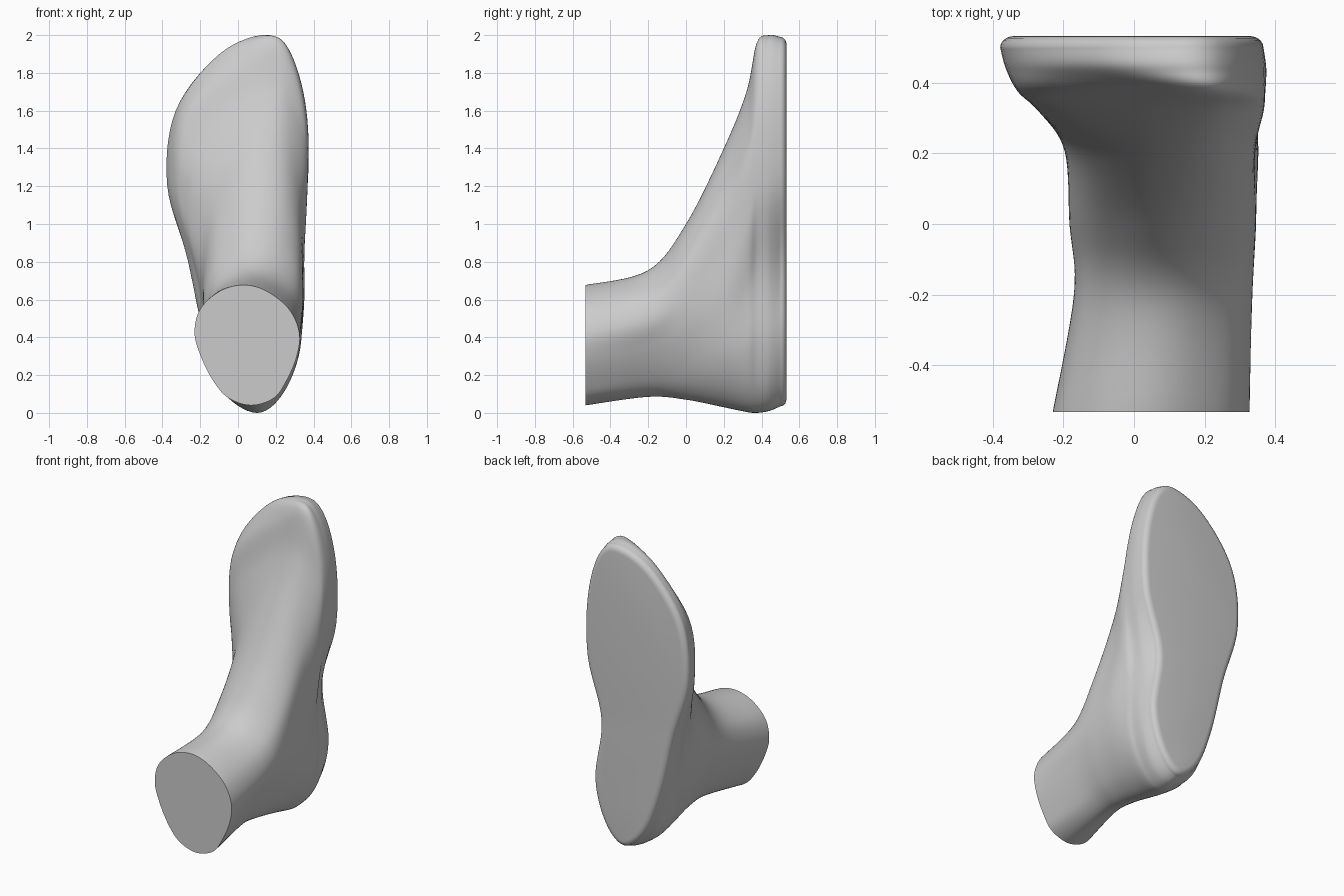
import bpy, bmesh, math
from mathutils import Vector

if "Cube" in bpy.data.objects:
    bpy.data.objects.remove(bpy.data.objects["Cube"])

# Cross-sections stacked from the cut ankle (y=-0.53) to the sole (y=0.53).
# Each: y, (bottom x, z), (top x, z), left x values, right x values
HEIGHTS = (0.06, 0.2, 0.4, 0.6, 0.8, 0.95)
SECTIONS = [
    (-.532, (.07, .04), (.03, .677), (-.05, -.13, -.195, -.23, -.20, -.095), (.19, .255, .31, .325, .27, .15)),
    (-.20, (.08, .085), (.08, .755), (-.01, -.08, -.14, -.17, -.14, -.04), (.17, .24, .30, .335, .295, .19)),
    (0.0, (.09, .07), (.12, 1.0), (-.02, -.10, -.165, -.18, -.12, .0), (.19, .27, .33, .345, .32, .23)),
    (.20, (.09, .03), (.15, 1.4), (-.055, -.135, -.185, -.19, -.13, .01), (.22, .315, .35, .345, .33, .255)),
    (.32, (.10, .005), (.18, 1.7), (-.075, -.165, -.21, -.27, -.23, .0), (.24, .33, .335, .36, .36, .28)),
    (.375, (.10, 0), (.19, 1.96), (-.08, -.175, -.245, -.325, -.28, .03), (.245, .325, .315, .367, .36, .285)),
    (.44, (.10, .01), (.15, 2.0), (-.08, -.18, -.265, -.36, -.315, -.08), (.245, .32, .295, .367, .362, .28)),
    (.50, (.09, .035), (.14, 1.99), (-.06, -.17, -.265, -.375, -.33, -.105), (.225, .30, .255, .355, .355, .275)),
]


def catmull(a, b, c, d, t):
    return 0.5 * (2 * b + (c - a) * t + (2 * a - 5 * b + 4 * c - d) * t * t
                  + (3 * b - a - 3 * c + d) * t ** 3)


def outline(section, steps=7):
    """Smooth closed contour of one cross-section."""
    y, (bx, bz), (tx, tz), left, right = section
    zs = [bz + (tz - bz) * h for h in HEIGHTS]
    pts = [Vector((bx, y, bz))]
    pts += [Vector((x, y, z)) for x, z in zip(right, zs)]
    pts.append(Vector((tx, y, tz)))
    pts += [Vector((x, y, z)) for x, z in reversed(list(zip(left, zs)))]
    n = len(pts)
    return [catmull(pts[i - 1], pts[i], pts[(i + 1) % n], pts[(i + 2) % n], k / steps)
            for i in range(n) for k in range(steps)]


def inset(ring, amount, y):
    """Shrink a contour evenly and move it to a new y."""
    n = len(ring)
    out = []
    for i, p in enumerate(ring):
        t = (ring[(i + 3) % n] - ring[i - 3]).normalized()
        out.append(Vector((p.x - t.z * amount, y, p.z + t.x * amount)))
    return out


# Loft smoothly between the sections
keys = [outline(s) for s in SECTIONS]
rings = []
last = len(keys) - 1
for i in range(last):
    four = (keys[max(i - 1, 0)], keys[i], keys[i + 1], keys[min(i + 2, last)])
    for k in range(8):
        rings.append([catmull(*p, k / 8) for p in zip(*four)])
rings.append(keys[-1])

# Rounded rim leading onto the flat sole
for k in range(1, 6):
    a = math.radians(90 * k / 5)
    rings.append(inset(keys[-1], 0.04 * (1 - math.cos(a)), 0.50 + 0.032 * math.sin(a)))

# Skin the rings and close both ends
bm = bmesh.new()
loops = [[bm.verts.new(p) for p in ring] for ring in rings]
for a, b in zip(loops, loops[1:]):
    n = len(a)
    for i in range(n):
        j = (i + 1) % n
        bm.faces.new((a[i], a[j], b[j], b[i]))
bm.faces.new(loops[0])
bm.faces.new(loops[-1])
bmesh.ops.recalc_face_normals(bm, faces=bm.faces)

mesh = bpy.data.meshes.new("foot")
bm.to_mesh(mesh)
bm.free()
foot = bpy.data.objects.new("foot", mesh)
bpy.context.collection.objects.link(foot)
bpy.context.view_layer.objects.active = foot
foot.select_set(True)
bpy.ops.object.shade_smooth_by_angle(angle=math.radians(40))
